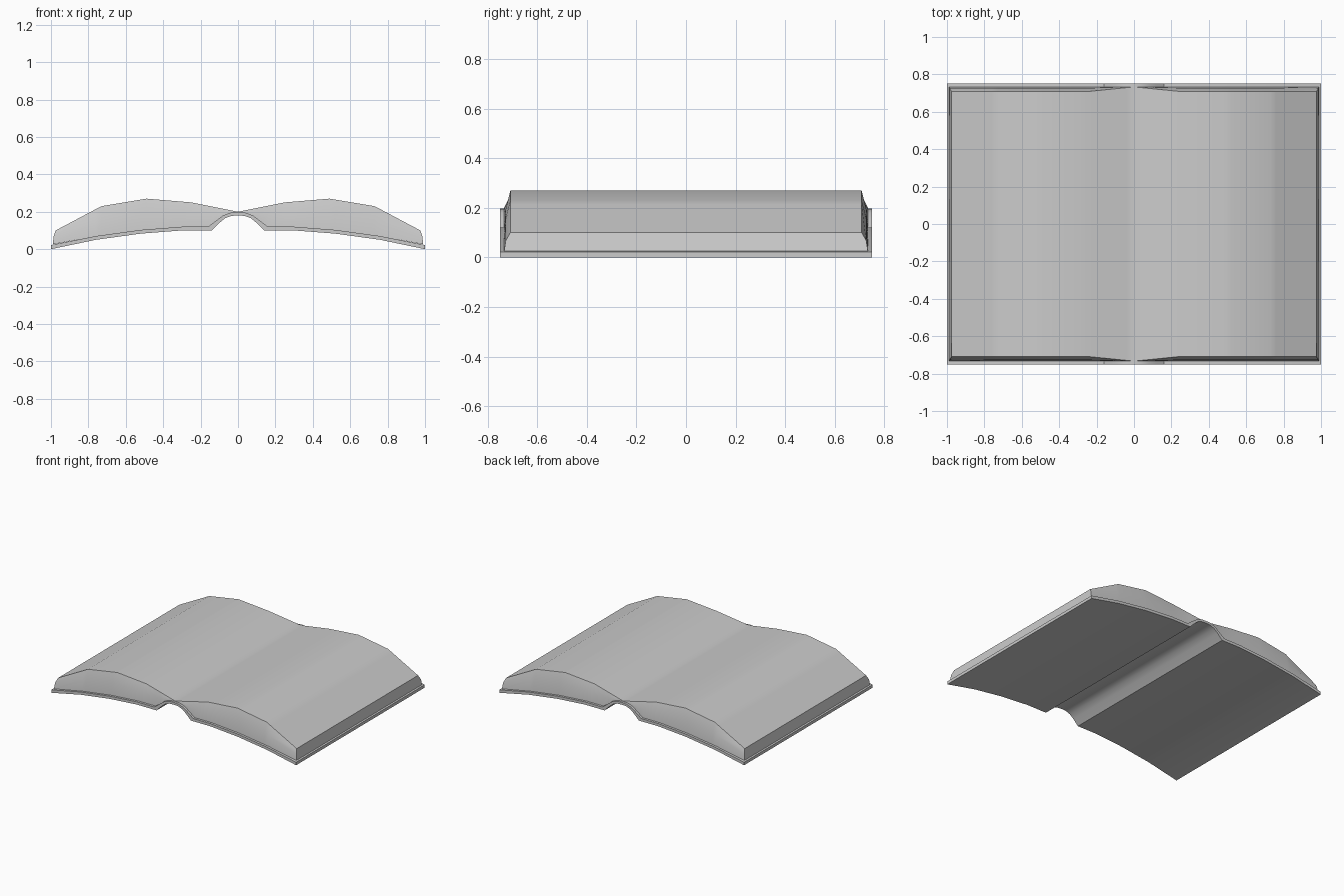
import bpy, bmesh

if "Cube" in bpy.data.objects:
    bpy.data.objects.remove(bpy.data.objects["Cube"])


def lerp(pts, x):
    for (x0, z0), (x1, z1) in zip(pts, pts[1:]):
        if x <= x1:
            return z0 + (z1 - z0) * (x - x0) / (x1 - x0)
    return pts[-1][1]


def tube(name, rings, angle):
    """Skin a list of closed rings and cap both ends."""
    bm = bmesh.new()
    vs = [[bm.verts.new(p) for p in r] for r in rings]
    n = len(vs[0])
    for a, b in zip(vs, vs[1:]):
        for i in range(n):
            j = (i + 1) % n
            bm.faces.new((a[i], a[j], b[j], b[i]))
    bm.faces.new(vs[0])
    bm.faces.new(vs[-1])
    bmesh.ops.recalc_face_normals(bm, faces=bm.faces)
    me = bpy.data.meshes.new(name)
    bm.to_mesh(me)
    bm.free()
    ob = bpy.data.objects.new(name, me)
    bpy.context.collection.objects.link(ob)
    bpy.ops.object.select_all(action='DESELECT')
    ob.select_set(True)
    bpy.context.view_layer.objects.active = ob
    bpy.ops.object.shade_smooth_by_angle(angle=angle)


# cover: thin bowed boards with a raised spine, half profiles from the spine outward
under = [(0, .18), (.035, .178), (.07, .165), (.1, .14), (.14, .10),
         (.3, .10), (.52, .083), (.76, .05), (1, 0)]
upper = [(0, .197), (.04, .195), (.08, .18), (.12, .15), (.16, .12),
         (.3, .12), (.52, .103), (.76, .07), (1, .022)]
half = list(zip(under, upper))
stations = [((-a[0], a[1]), (-b[0], b[1])) for a, b in half[:0:-1]] + half
tube("cover", [[(a[0], -.75, a[1]), (a[0], .75, a[1]),
                (b[0], .75, b[1]), (b[0], -.75, b[1])] for a, b in stations], .6)

# pages: swelling blocks either side of the gutter, ends flaring toward the cover
crest = [(0, .2), (.25, .25), (.49, .27), (.73, .23), (.975, .10)]
columns = [0, .04, .08, .12, .16, .25, .3, .49, .52, .73, .76, .975]
rows = [(0, 1), (.45, .25), (1, 0)]     # depth fraction, inset fraction


def page_ring(x, side):
    top, low = lerp(crest, x), lerp(upper, x) - .001
    ring = []
    for t, inset in rows:
        px = x + (.015 * (1 - inset) if x == columns[-1] else 0)
        y = .733 - .025 * inset * min(1, x / .25)
        ring.append((side * px, y, top + (low - top) * t))
    return ring + [(px, -y, z) for px, y, z in reversed(ring)]


tube("pages", [page_ring(x, -1) for x in columns[:0:-1]] +
     [page_ring(x, 1) for x in columns], .6)
